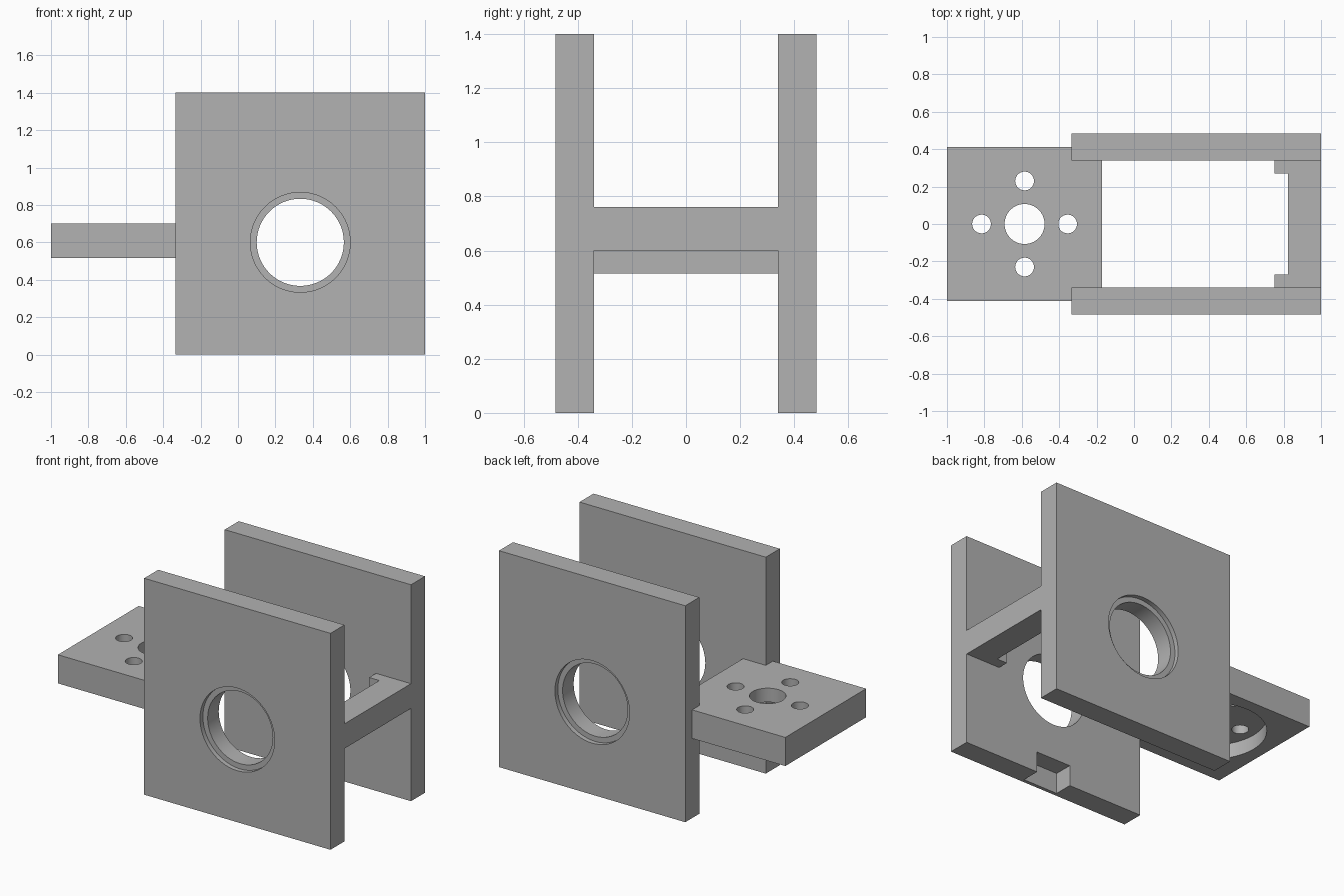
import bpy
import bmesh
import math
from mathutils import Matrix

cube = bpy.data.objects.get("Cube")
if cube:
    bpy.data.objects.remove(cube, do_unlink=True)

grey = bpy.data.materials.new("plain_grey")
grey.use_nodes = True
GREY = (0.445, 0.445, 0.445, 1)
grey.diffuse_color = GREY
grey.node_tree.nodes["Principled BSDF"].inputs["Base Color"].default_value = GREY


def finish(bm, name):
    bmesh.ops.recalc_face_normals(bm, faces=bm.faces)
    mesh = bpy.data.meshes.new(name)
    bm.to_mesh(mesh)
    bm.free()
    mesh.materials.append(grey)
    obj = bpy.data.objects.new(name, mesh)
    bpy.context.collection.objects.link(obj)
    return obj


def prism(name, outline, z0, z1):
    """Extrude a plan outline from z0 up to z1."""
    bm = bmesh.new()
    face = bm.faces.new([bm.verts.new((x, y, z0)) for x, y in outline])
    top = bmesh.ops.extrude_face_region(bm, geom=[face])["geom"]
    verts = [v for v in top if isinstance(v, bmesh.types.BMVert)]
    bmesh.ops.translate(bm, verts=verts, vec=(0, 0, z1 - z0))
    return finish(bm, name)


def box(name, x0, x1, y0, y1, z0, z1):
    return prism(name, [(x0, y0), (x1, y0), (x1, y1), (x0, y1)], z0, z1)


def rod(centre, radius, depth, along_y=False):
    bm = bmesh.new()
    matrix = Matrix.Translation(centre)
    if along_y:
        matrix = matrix @ Matrix.Rotation(math.pi / 2, 4, "X")
    bmesh.ops.create_cone(bm, cap_ends=True, segments=64, radius1=radius,
                          radius2=radius, depth=depth, matrix=matrix)
    return finish(bm, "cutter")


def activate(obj):
    bpy.ops.object.select_all(action="DESELECT")
    obj.select_set(True)
    bpy.context.view_layer.objects.active = obj


def cut(obj, cutters):
    activate(obj)
    for cutter in cutters:
        mod = obj.modifiers.new("cut", "BOOLEAN")
        mod.operation = "DIFFERENCE"
        mod.solver = "EXACT"
        mod.object = cutter
        bpy.ops.object.modifier_apply(modifier=mod.name)
        bpy.data.objects.remove(cutter, do_unlink=True)
    bpy.ops.object.shade_smooth_by_angle(angle=math.radians(30))


INNER, OUTER, BACK = 0.34, 0.483, -0.333
BORE_X, BORE_Z = 0.333, 0.6

# Side plates with a bore and a shallow outer counterbore
for name, side in (("front_plate", -1), ("back_plate", 1)):
    y0, y1 = sorted((side * INNER, side * OUTER))
    plate = box(name, BACK, 1, y0, y1, 0, 1.4)
    cutters = [rod((BORE_X, side * 0.41, BORE_Z), 0.233, 0.4, True),
               rod((BORE_X, side * OUTER, BORE_Z), 0.267, 0.06, True)]
    if side < 0:
        # Blind notch in the lower inner edge
        cutters.append(box("cutter", 0.208, 0.458, -0.46, -0.3, -0.1, 0.135))
    cut(plate, cutters)

# Mounting shelf: wide outside the plates, narrow between them
half = [(-1, -0.413), (BACK, -0.413), (BACK, -INNER), (-0.17, -INNER)]
shelf = prism("mounting_shelf", half + [(x, -y) for x, y in reversed(half)],
              0.515, 0.70)
HUB = -0.585
cutters = [rod((HUB, 0, 0.5), 0.333, 0.22), rod((HUB, 0, 0.6), 0.107, 0.6)]
for dx, dy in ((1, 0), (-1, 0), (0, 1), (0, -1)):
    cutters.append(rod((HUB + 0.23 * dx, 0.23 * dy, 0.6), 0.05, 0.6))
cut(shelf, cutters)

# Cross bar with corner tabs
half = [(1, -INNER), (0.75, -INNER), (0.75, -0.27), (0.823, -0.27)]
prism("cross_bar", half + [(x, -y) for x, y in reversed(half)], 0.6, 0.76)
